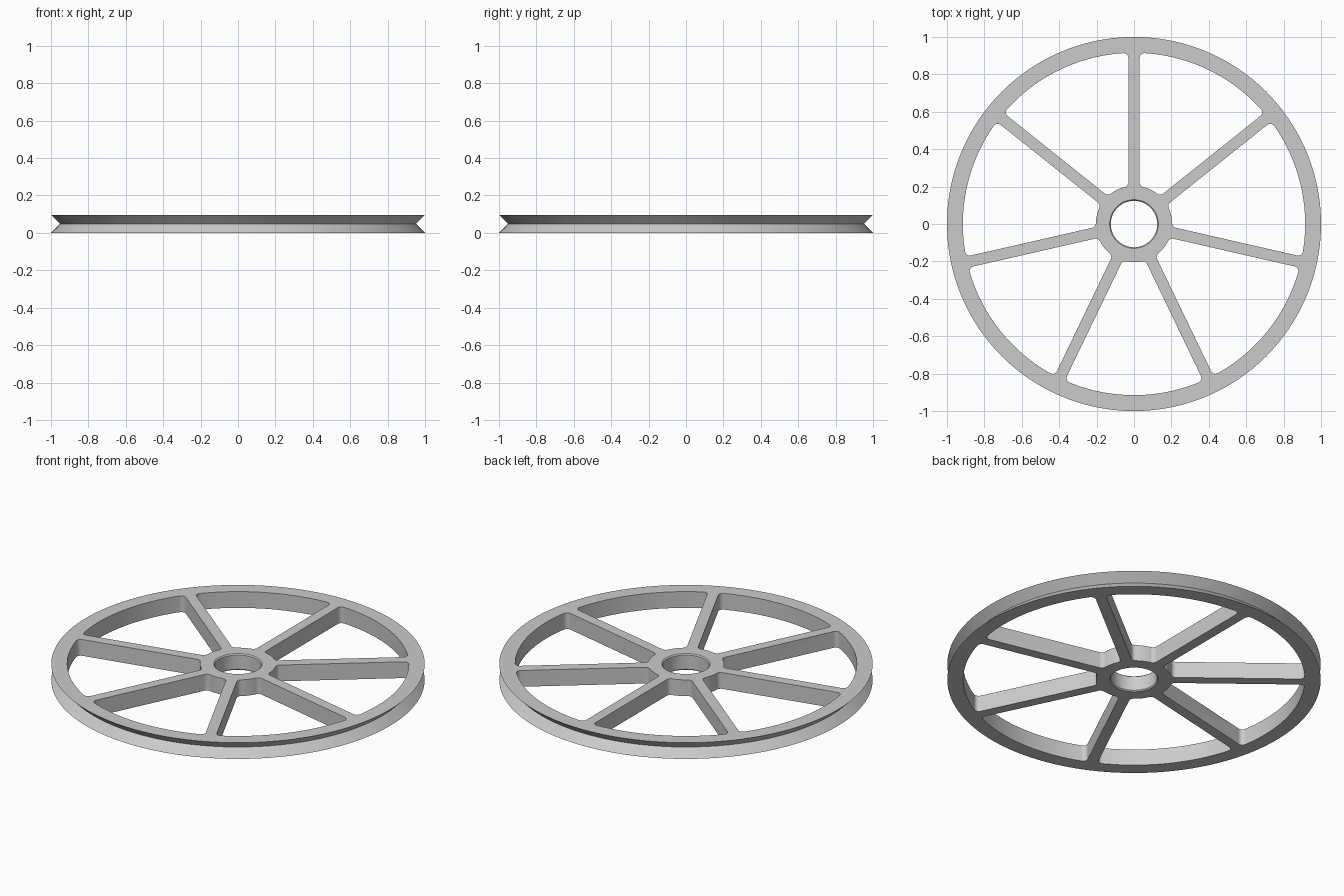
import bpy, bmesh
from math import sin, cos, pi, atan2, sqrt

SPOKES = 7
STEP = 2 * pi / SPOKES
THICK = 0.096
RIM_IN, HUB_OUT = 0.915, 0.204
HALF_SPOKE, FILLET = 0.03, 0.026

if "Cube" in bpy.data.objects:
    bpy.data.objects.remove(bpy.data.objects["Cube"], do_unlink=True)


def make_object(name, bm):
    bmesh.ops.recalc_face_normals(bm, faces=bm.faces)
    mesh = bpy.data.meshes.new(name)
    bm.to_mesh(mesh)
    bm.free()
    obj = bpy.data.objects.new(name, mesh)
    bpy.context.collection.objects.link(obj)
    return obj


def arc(cx, cy, radius, start, end, count):
    """Points along an arc, both ends included."""
    angles = [start + (end - start) * i / count for i in range(count + 1)]
    return [(cx + radius * cos(a), cy + radius * sin(a)) for a in angles]


def window_outline():
    """Rounded opening between a spoke along +x and the next spoke."""
    off = HALF_SPOKE + FILLET
    x_in = sqrt((HUB_OUT + FILLET) ** 2 - off ** 2)
    x_out = sqrt((RIM_IN - FILLET) ** 2 - off ** 2)
    a_in, a_out = atan2(off, x_in), atan2(off, x_out)
    side = arc(x_in, off, FILLET, a_in + pi, 1.5 * pi, 8)
    side += arc(x_out, off, FILLET, -pi / 2, a_out, 8)
    # Reflect the side about the middle of the opening
    c, s = cos(STEP), sin(STEP)
    other = [(c * x + s * y, s * x - c * y) for x, y in reversed(side)]
    rim = arc(0, 0, RIM_IN, a_out, STEP - a_out, 24)[1:-1]
    hub = arc(0, 0, HUB_OUT, STEP - a_in, a_in, 10)[1:-1]
    return side + rim + other + hub


# Grooved disc with a chamfered bore, turned from one closed profile
BORE, CHAMFER, GROOVE = 0.124, 0.006, 0.048
profile = [(BORE + CHAMFER, 0), (1, 0), (1 - GROOVE, THICK / 2), (1, THICK),
           (BORE + CHAMFER, THICK), (BORE, THICK - CHAMFER), (BORE, CHAMFER)]
SEGMENTS = 168
bm = bmesh.new()
rings = []
for i in range(SEGMENTS):
    a = 2 * pi * i / SEGMENTS
    rings.append([bm.verts.new((r * cos(a), r * sin(a), z)) for r, z in profile])
for i, ring in enumerate(rings):
    after = rings[(i + 1) % SEGMENTS]
    for j in range(len(profile)):
        k = (j + 1) % len(profile)
        bm.faces.new((ring[j], after[j], after[k], ring[k]))
wheel = make_object("spoked_pulley_wheel", bm)

# Cutters for the openings between the spokes
bm = bmesh.new()
outline = window_outline()
for n in range(SPOKES):
    a = pi / 2 + n * STEP
    low = [bm.verts.new((x * cos(a) - y * sin(a), x * sin(a) + y * cos(a), -0.1))
           for x, y in outline]
    face = bm.faces.new(low)
    top = bmesh.ops.extrude_face_region(bm, geom=[face])["geom"]
    bmesh.ops.translate(bm, vec=(0, 0, 0.3),
                        verts=[v for v in top if isinstance(v, bmesh.types.BMVert)])
cutter = make_object("window_cutter", bm)
cutter.hide_render = True

# Cut the openings, then discard the cutter
bpy.context.view_layer.objects.active = wheel
wheel.select_set(True)
cut = wheel.modifiers.new("windows", "BOOLEAN")
cut.operation = "DIFFERENCE"
cut.solver = "EXACT"
cut.object = cutter
bpy.ops.object.modifier_apply(modifier=cut.name)
bpy.data.objects.remove(cutter, do_unlink=True)

# Plain grey finish
grey = bpy.data.materials.new("light_grey")
grey.use_nodes = True
colour = (0.6, 0.6, 0.6, 1)
grey.diffuse_color = colour
grey.node_tree.nodes["Principled BSDF"].inputs["Base Color"].default_value = colour
wheel.data.materials.clear()
wheel.data.materials.append(grey)
for poly in wheel.data.polygons:
    poly.material_index = 0
bpy.ops.object.shade_smooth_by_angle(angle=pi / 6)
